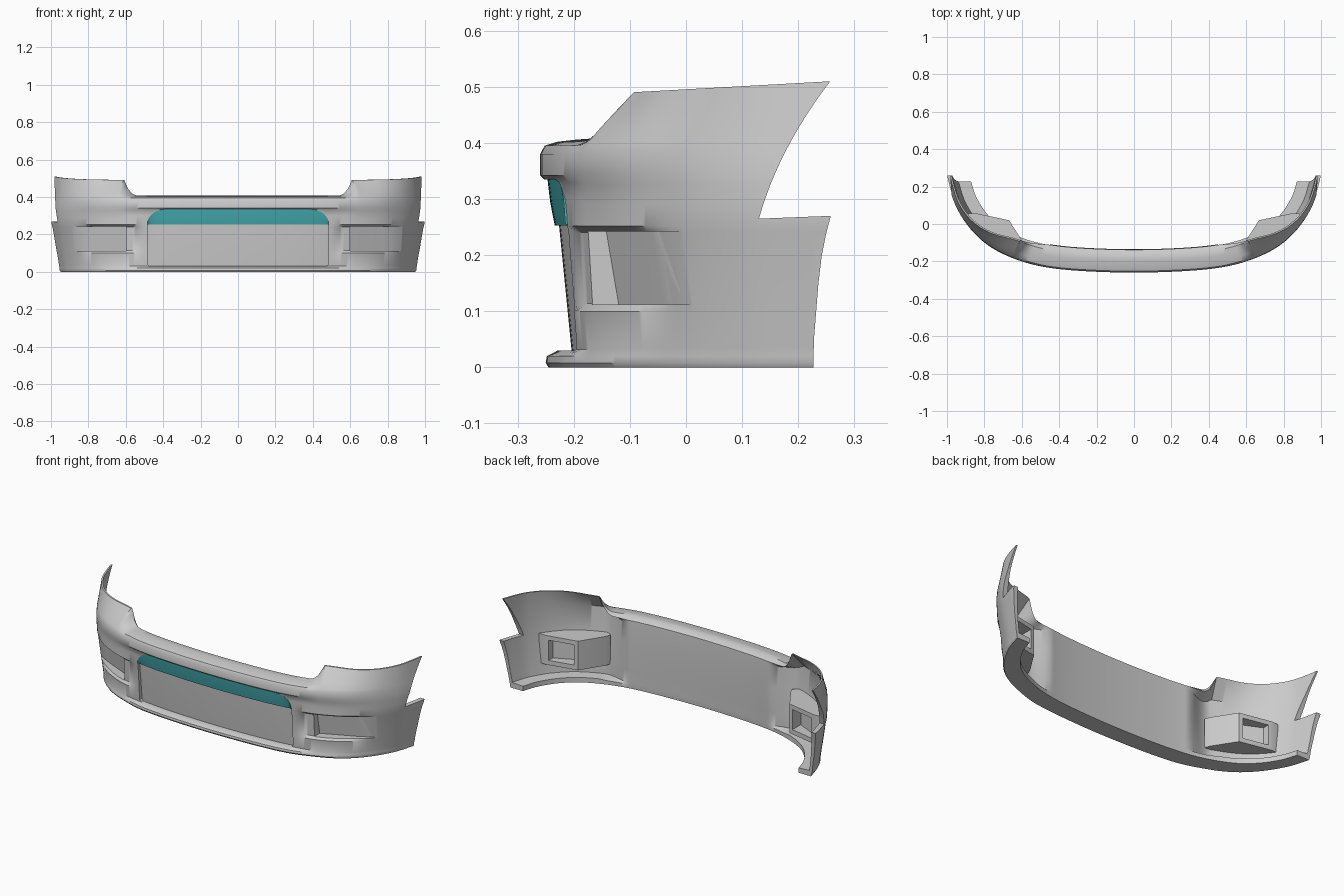
import bpy, bmesh, math
from mathutils import Vector

if "Cube" in bpy.data.objects:
    bpy.data.objects.remove(bpy.data.objects["Cube"])


def loft(name, loops):
    """Closed solid through equal-length closed loops, capped at both ends."""
    bm = bmesh.new()
    vs = [[bm.verts.new(p) for p in loop] for loop in loops]
    n = len(loops[0])
    for a, b in zip(vs, vs[1:]):
        for i in range(n):
            j = (i + 1) % n
            bm.faces.new((a[i], a[j], b[j], b[i]))
    bm.faces.new(vs[0])
    bm.faces.new(vs[-1])
    bmesh.ops.recalc_face_normals(bm, faces=bm.faces)
    me = bpy.data.meshes.new(name)
    bm.to_mesh(me)
    bm.free()
    ob = bpy.data.objects.new(name, me)
    bpy.context.collection.objects.link(ob)
    return ob


def cut(ob, cutter):
    m = ob.modifiers.new("cut", 'BOOLEAN')
    m.operation, m.solver, m.object = 'DIFFERENCE', 'EXACT', cutter
    bpy.context.view_layer.objects.active = ob
    bpy.ops.object.modifier_apply(modifier=m.name)


def smooth(a, b, v):
    t = min(1, max(0, (v - a) / (b - a)))
    return t * t * (3 - 2 * t)


def lerp(a, b, t):
    return a + (b - a) * t


# Plan curve of the bumper, centre to wheel arch
PLAN = [Vector(p) for p in [(-.3, -.25), (0, -.26), (.3, -.25), (.5, -.226), (.65, -.183), (.78, -.115),
                            (.88, -.02), (.95, .09), (.985, .19), (1.003, .27), (1.012, .34)]]


def plan(t):
    t = min(max(t, 0), .99999) * (len(PLAN) - 3)
    i = int(t)
    f = t - i
    a, b, c, d = PLAN[i:i + 4]
    return .5 * (2 * b + (c - a) * f + (2 * a - 5 * b + 4 * c - d) * f * f + (3 * b - a - 3 * c + d) * f ** 3)


def plan_normal(t):
    tan = (plan(t + .004) - plan(max(t - .004, 0))).normalized()
    return Vector((-tan.y, tan.x)) if t > 0 else Vector((0, 1))


def t_at(x):
    lo, hi = 0, 1
    for _ in range(30):
        mid = (lo + hi) / 2
        lo, hi = (mid, hi) if plan(mid).x < abs(x) else (lo, mid)
    return lo


def front_y(x):
    return plan(t_at(x)).y


# Section rows: z centre, z side, inset centre, inset corner, inset end, vent groove
ROWS = [(0, 0, .015, .025, .045, 0), (.008, .008, .01, .02, .04, 0), (.02, .02, .012, .022, .04, 0),
        (.032, .034, .035, .028, .037, 0), (.10, .10, .03, .02, .028, 0), (.114, .114, .03, .02, .025, 1),
        (.240, .240, .02, .013, .007, 1), (.252, .252, .018, .009, .004, 0), (.30, .29, .016, .010, .001, 0),
        (.33, .325, .012, .008, 0, 0), (.342, .345, 0, .001, 0, 0), (.38, .385, 0, .003, .004, 0),
        (.395, .40, .008, .012, .006, 0), (.402, .43, .03, .037, .01, 0), (.406, .46, .065, .067, .014, 0),
        (.408, .49, .095, .098, .018, 0)]
INNER = [(.39, .49, .122, .106, .027, 0), (.37, .40, .123, .03, .022, 0), (.252, .252, .125, .038, .03, 0),
         (.10, .10, .122, .06, .045, 0), (.032, .032, .12, .06, .055, 0), (.022, .028, .12, .12, .12, 0),
         (0, 0, .118, .12, .12, 0)]


def section(t, side):
    p, n = plan(t), plan_normal(t)
    x, out = p.x, []
    rise = min(1, max(0, (x - .56) / .085)) ** 2.3
    for zf, zs, df, dm, ds, g in ROWS + INNER:
        d = lerp(lerp(df, dm, smooth(.45, .64, x)), ds, smooth(.64, .99, x))
        d += g * .012 * smooth(.5, .58, x) * (1 - smooth(.78, .88, x))
        q = p + n * d
        z = lerp(zf, zs, rise)
        z += .02 * max(0, (z - .4) / .09) * max(0, (q.y + .1) / .36) * rise
        out.append((side * q.x, q.y, z))
    return out


N = 110
bumper = loft("bumper_shell", [section(abs(i) / N, 1 if i > 0 else -1) for i in range(-N, N + 1)])

# Wheel arch trim
A, B, C = Vector((.258, .511)), Vector((.165, .39)), Vector((.13, .265))
arc = [A * (1 - k) ** 2 + B * 2 * k * (1 - k) + C * k * k for k in [i / 12 for i in range(13)]]
arch = [(.45, .65), (.268, .53)] + [tuple(p) for p in arc] + [
    (.258, .27), (.249, .235), (.242, .2), (.236, .15), (.232, .1), (.228, .05), (.225, -.1), (.45, -.1)]
arch_cut = loft("arch_cutter", [[(x, y, z) for y, z in arch] for x in (-1.3, 1.3)])
cut(bumper, arch_cut)


# Grille recess with rounded upper corners
def grille_top(x):
    f = max(0, (abs(x) - .385) / .1)
    return .255 + .08 * math.sqrt(max(0, 1 - min(f, 1) ** 2))


def grille_bottom(x):
    return .03 + .012 * smooth(.475, .485, abs(x))


XS = [.485 * math.sin(i / 24 * math.pi / 2) for i in range(-24, 25)]
grille_cut = loft("grille_cutter", [[
    (x, -.5, grille_bottom(x)), (x, -.5, grille_top(x)), (x, front_y(x) + .03, grille_top(x)),
    (x, front_y(x) + .034, .25), (x, front_y(x) + .056, grille_bottom(x))] for x in XS])
cut(bumper, grille_cut)

# Upper grille insert
insert = loft("upper_grille_insert", [[
    (x, front_y(x) + .026, .253), (x, front_y(x) + .018, lerp(.253, grille_top(x), .5)),
    (x, front_y(x) + .013, grille_top(x) + .001), (x, front_y(x) + .045, grille_top(x) + .001),
    (x, front_y(x) + .045, .253)] for x in XS])
mat = bpy.data.materials.new("teal")
mat.diffuse_color = (.06, .42, .45, 1)
mat.use_nodes = True
mat.node_tree.nodes["Principled BSDF"].inputs["Base Color"].default_value = mat.diffuse_color
insert.data.materials.append(mat)

# Side vents with duct boxes behind; box fronts follow the inside of the skin
parts = [bumper, insert]
cutters = [arch_cut, grille_cut]
skin = [tuple(plan(t_at(x)) + plan_normal(t_at(x)) * .034) for x in (.92, .87, .82, .77, .72, .67, .62)]
for s, label in ((-1, "left"), (1, "right")):
    def prism(name, pts, z0, z1, shift=0):
        return loft(name, [[(s * x, y + k * shift, z) for x, y in pts] for z, k in ((z0, 0), (z1, 1))])

    vent_cut = prism("vent_cutter", [(.6, -.5), (.6, -.12), (.78, -.04), (.882, .014), (1.3, .014), (1.3, -.5)],
                     .112, .242, -.022)
    cut(bumper, vent_cut)
    box = prism(label + "_vent_duct", [(.575, -.14), (.585, -.11), (.668, .02), (.85, .058)] + skin, .094, .26)
    cut(box, vent_cut)
    hole = prism("duct_cutter", [(.69, .08), (.69, -.05), (.83, .015), (.83, .08)], .12, .235)
    cut(box, hole)
    parts.append(box)
    cutters += [vent_cut, hole]

for c in cutters:
    bpy.data.objects.remove(c)

bpy.ops.object.select_all(action='DESELECT')
for ob in parts:
    ob.select_set(True)
bpy.context.view_layer.objects.active = bumper
bpy.ops.object.shade_smooth_by_angle(angle=math.radians(40))
